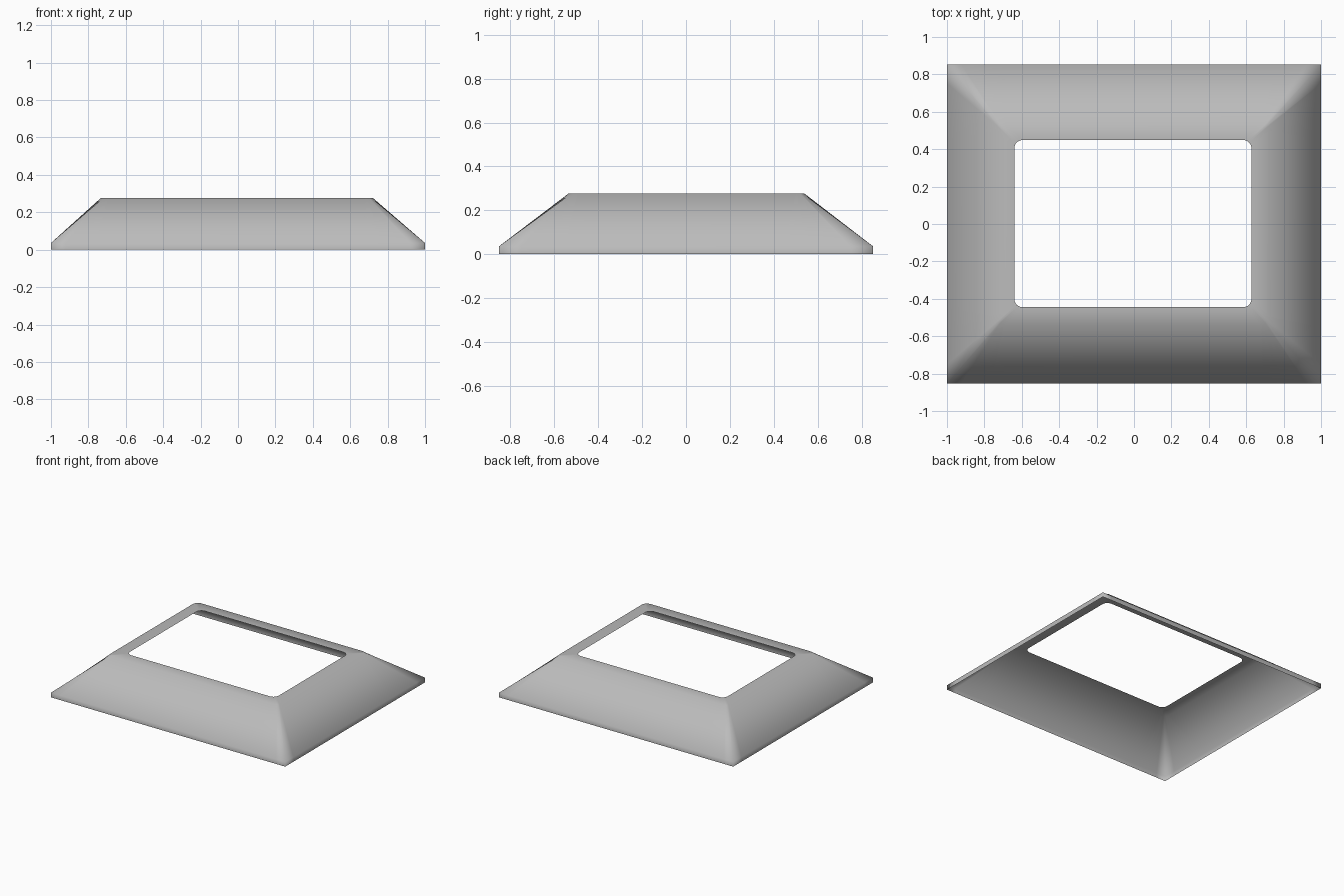
import bpy
import bmesh
from math import cos, sin, pi

if "Cube" in bpy.data.objects:
    bpy.data.objects.remove(bpy.data.objects["Cube"], do_unlink=True)

grey = bpy.data.materials.new("plain grey")
grey.use_nodes = True
COLOUR = (0.5, 0.5, 0.5, 1)
grey.diffuse_color = COLOUR
grey.node_tree.nodes["Principled BSDF"].inputs["Base Color"].default_value = COLOUR

STEPS = 8                              # segments per rounded corner
CORNERS = ((1, 1), (-1, 1), (-1, -1), (1, -1))
SHIFT_X, SHIFT_Y = -0.006, 0.002       # the raised frame sits slightly off centre


def rounded_loop(half_x, half_y, radius, z):
    """Counter-clockwise rounded rectangle."""
    points = []
    for k, (sx, sy) in enumerate(CORNERS):
        for i in range(STEPS + 1):
            a = (k + i / STEPS) * pi / 2
            points.append((SHIFT_X + sx * (half_x - radius) + radius * cos(a),
                           SHIFT_Y + sy * (half_y - radius) + radius * sin(a), z))
    return points


def square_loop(half_x, half_y, start_x, start_y, z):
    """Sharp rectangle with as many points around each corner as the rounded loop."""
    points = []
    for k, (sx, sy) in enumerate(CORNERS):
        corner = []
        for i in range(STEPS + 1):
            t = 2 * i / STEPS
            x = half_x - max(0, t - 1) * (half_x - start_x)
            y = start_y + min(1, t) * (half_y - start_y)
            corner.append((sx * x, sy * y, z))
        points += corner[::-1] if k % 2 else corner
    return points


# Lip bottom, lip top, frame outside and opening edge
loops = [square_loop(1, 0.852, 0.69, 0.45, 0),
         square_loop(1, 0.852, 0.69, 0.45, 0.036),
         rounded_loop(0.728, 0.538, 0.045, 0.276),
         rounded_loop(0.634, 0.447, 0.045, 0.276)]

bm = bmesh.new()
rings = [[bm.verts.new(p) for p in loop] for loop in loops]
slope = set()
for level, (low, high) in enumerate(zip(rings, rings[1:])):
    for i in range(len(low)):
        j = (i + 1) % len(low)
        face = bm.faces.new((low[i], low[j], high[j], high[i]))
        face.smooth = True
        if level == 1:
            slope.add(face)

# Sloping skirt blends smoothly around its corners; other creases stay sharp
for edge in bm.edges:
    if len(edge.link_faces) == 2 and not all(f in slope for f in edge.link_faces):
        edge.smooth = edge.calc_face_angle() < 0.3

mesh = bpy.data.meshes.new("sloped_frame")
bm.to_mesh(mesh)
bm.free()
mesh.materials.append(grey)
frame = bpy.data.objects.new("sloped_frame", mesh)
bpy.context.collection.objects.link(frame)
